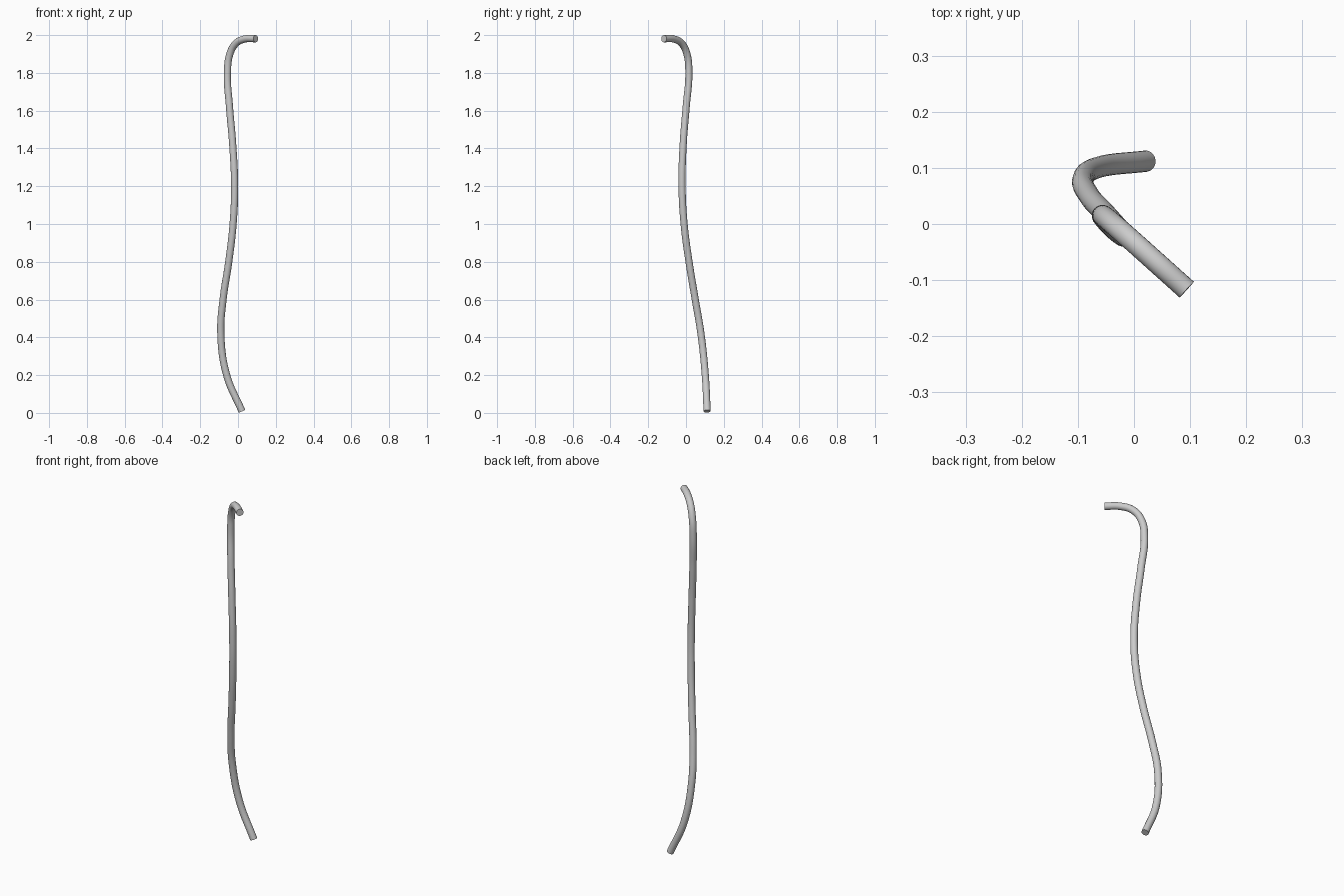
import bpy

if "Cube" in bpy.data.objects:
    bpy.data.objects.remove(bpy.data.objects["Cube"])

# centre line of the bent rod, bottom to top
path = [
    (0.021, 0.112, 0.009),
    (-0.060, 0.102, 0.20),
    (-0.091, 0.079, 0.42),
    (-0.079, 0.049, 0.60),
    (-0.049, 0.016, 0.80),
    (-0.026, -0.010, 1.00),
    (-0.018, -0.021, 1.20),
    (-0.028, -0.015, 1.42),
    (-0.045, 0.001, 1.62),
    (-0.056, 0.015, 1.80),
    (-0.043, 0.005, 1.90),
    (-0.012, -0.022, 1.955),
    (0.035, -0.064, 1.979),
    (0.094, -0.117, 1.981),
]

curve = bpy.data.curves.new("rod_path", 'CURVE')
curve.dimensions = '3D'
curve.resolution_u = 10
curve.bevel_depth = 0.019
curve.bevel_resolution = 8
curve.use_fill_caps = True
spline = curve.splines.new('BEZIER')
spline.bezier_points.add(len(path) - 1)
for bp, co in zip(spline.bezier_points, path):
    bp.co = co
    bp.handle_left_type = bp.handle_right_type = 'AUTO'

# round rod with flat ends
rod = bpy.data.objects.new("bent_rod", curve)
bpy.context.collection.objects.link(rod)
bpy.context.view_layer.objects.active = rod
rod.select_set(True)
bpy.ops.object.convert(target='MESH')
bpy.ops.object.shade_smooth_by_angle()
